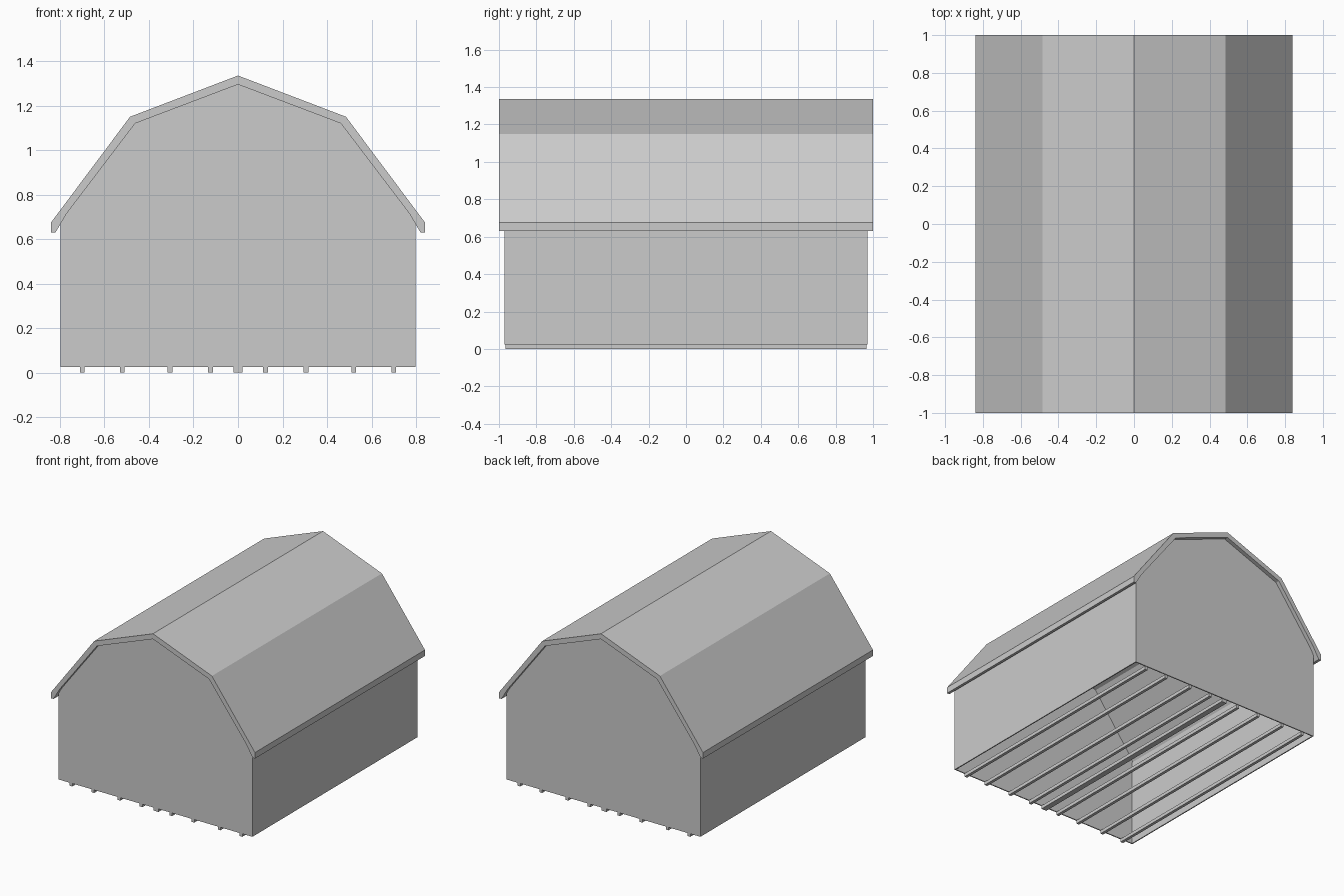
import bpy

cube = bpy.data.objects.get("Cube")
if cube:
    bpy.data.objects.remove(cube, do_unlink=True)

grey = bpy.data.materials.new("light_grey")
grey.use_nodes = True
grey.diffuse_color = (0.6, 0.6, 0.6, 1)
grey.node_tree.nodes["Principled BSDF"].inputs["Base Color"].default_value = (0.6, 0.6, 0.6, 1)


def mirrored(half):
    """Full outline from its right half, listed from the centre outward."""
    return [(-x, z) for x, z in reversed(half) if x > 0] + half


def extrude(name, outline, y0, y1):
    """Solid with an (x, z) outline, running from y0 to y1."""
    n = len(outline)
    verts = [(x, y, z) for y in (y0, y1) for x, z in outline]
    faces = [tuple(range(n)), tuple(reversed(range(n, 2 * n)))]
    faces += [((i + 1) % n, i, n + i, n + (i + 1) % n) for i in range(n)]
    mesh = bpy.data.meshes.new(name)
    mesh.from_pydata(verts, [], faces)
    mesh.materials.append(grey)
    obj = bpy.data.objects.new(name, mesh)
    bpy.context.collection.objects.link(obj)
    return obj


def box(name, x0, x1, z0, z1, y):
    return extrude(name, [(x0, z0), (x1, z0), (x1, z1), (x0, z1)], -y, y)


floor, wall_x, wall_y, thick = 0.025, 0.798, 0.97, 0.008
eave = 0.668

# Gambrel roof slab
outer = [(0, 1.335), (0.485, 1.15), (0.84, 0.675), (0.84, 0.63)]
inner = [(0, 1.295), (0.462, 1.12), (0.77, 0.715), (0.82, 0.63)]
extrude("roof", (mirrored(outer) + mirrored(inner)[::-1])[::-1], -1, 1)

# Gable end walls, closed up to the underside of the roof
gable = mirrored(inner[:3] + [(wall_x, eave), (wall_x, floor)])[::-1]
extrude("front_wall", gable, -wall_y, -wall_y + thick)
extrude("back_wall", gable, wall_y - thick, wall_y)

# Side walls
for side, name in ((1, "left_wall"), (-1, "right_wall")):
    a, b = sorted((side * wall_x, side * (wall_x - thick)))
    box(name, a, b, floor, eave, wall_y - thick)

# Floor joists under the open base, with a wider centre beam
box("centre_beam", -0.021, 0.021, 0, floor, 0.965)
for i, x in enumerate((0.123, 0.305, 0.52, 0.70)):
    for side, label in ((1, "left"), (-1, "right")):
        box(f"{label}_joist_{i + 1}", side * x - 0.011, side * x + 0.011, 0, floor, 0.965)
